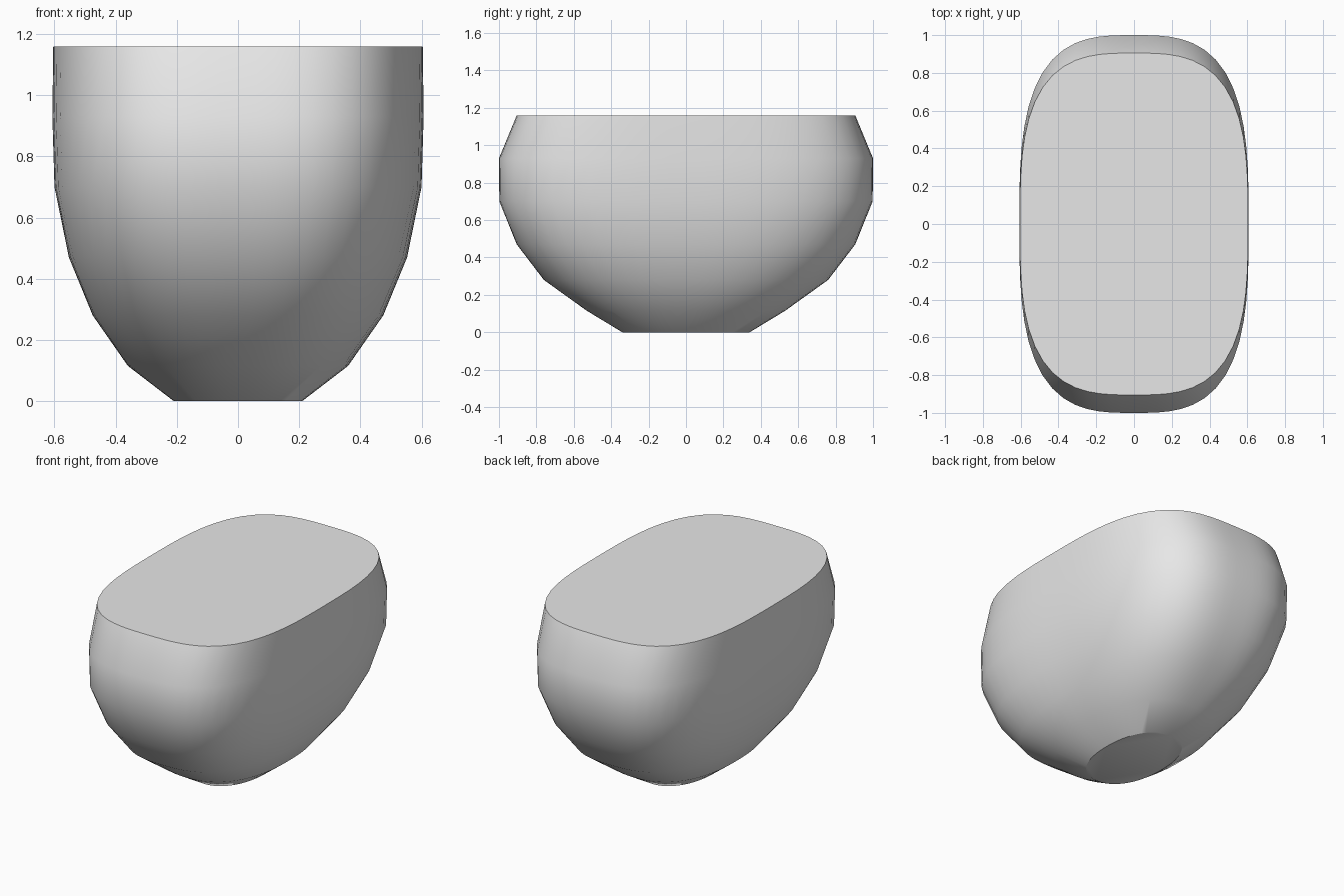
import bpy
import bmesh
import math

cube = bpy.data.objects.get("Cube")
if cube:
    bpy.data.objects.remove(cube, do_unlink=True)

grey = bpy.data.materials.new("plain grey")
grey.use_nodes = True
colour = (0.8, 0.8, 0.8, 1)
grey.diffuse_color = colour
grey.node_tree.nodes["Principled BSDF"].inputs["Base Color"].default_value = colour

# Cross-sections from base to rim: height, half width, half length, squareness
SECTIONS = [
    (0.00, 0.21, 0.34, 2.2),
    (0.115, 0.36, 0.53, 2.4),
    (0.28, 0.475, 0.76, 2.7),
    (0.47, 0.553, 0.905, 2.9),
    (0.70, 0.60, 0.998, 3.1),
    (0.93, 0.607, 1.00, 3.1),
    (1.16, 0.604, 0.905, 3.1),
]
SIDES = 64


def rounded_ring(bm, z, half_x, half_y, power):
    """Rounded-rectangle ring of vertices."""
    ring = []
    for i in range(SIDES):
        a = 2 * math.pi * i / SIDES
        c, s = math.cos(a), math.sin(a)
        r = (abs(c) ** power + abs(s) ** power) ** (-1 / power)
        ring.append(bm.verts.new((half_x * r * c, half_y * r * s, z)))
    return ring


# Solid bowl-shaped body with flat base and flat top
bm = bmesh.new()
rings = [rounded_ring(bm, *section) for section in SECTIONS]
for low, high in zip(rings, rings[1:]):
    for i in range(SIDES):
        j = (i + 1) % SIDES
        bm.faces.new((low[i], low[j], high[j], high[i]))
bm.faces.new(rings[-1])
bm.faces.new(rings[0][::-1])

mesh = bpy.data.meshes.new("rounded_body")
bm.to_mesh(mesh)
bm.free()
mesh.materials.append(grey)
body = bpy.data.objects.new("rounded_body", mesh)
bpy.context.collection.objects.link(body)

# Smooth sides, crisp base and rim
bpy.ops.object.select_all(action="DESELECT")
body.select_set(True)
bpy.context.view_layer.objects.active = body
bpy.ops.object.shade_smooth_by_angle(angle=math.radians(32))
